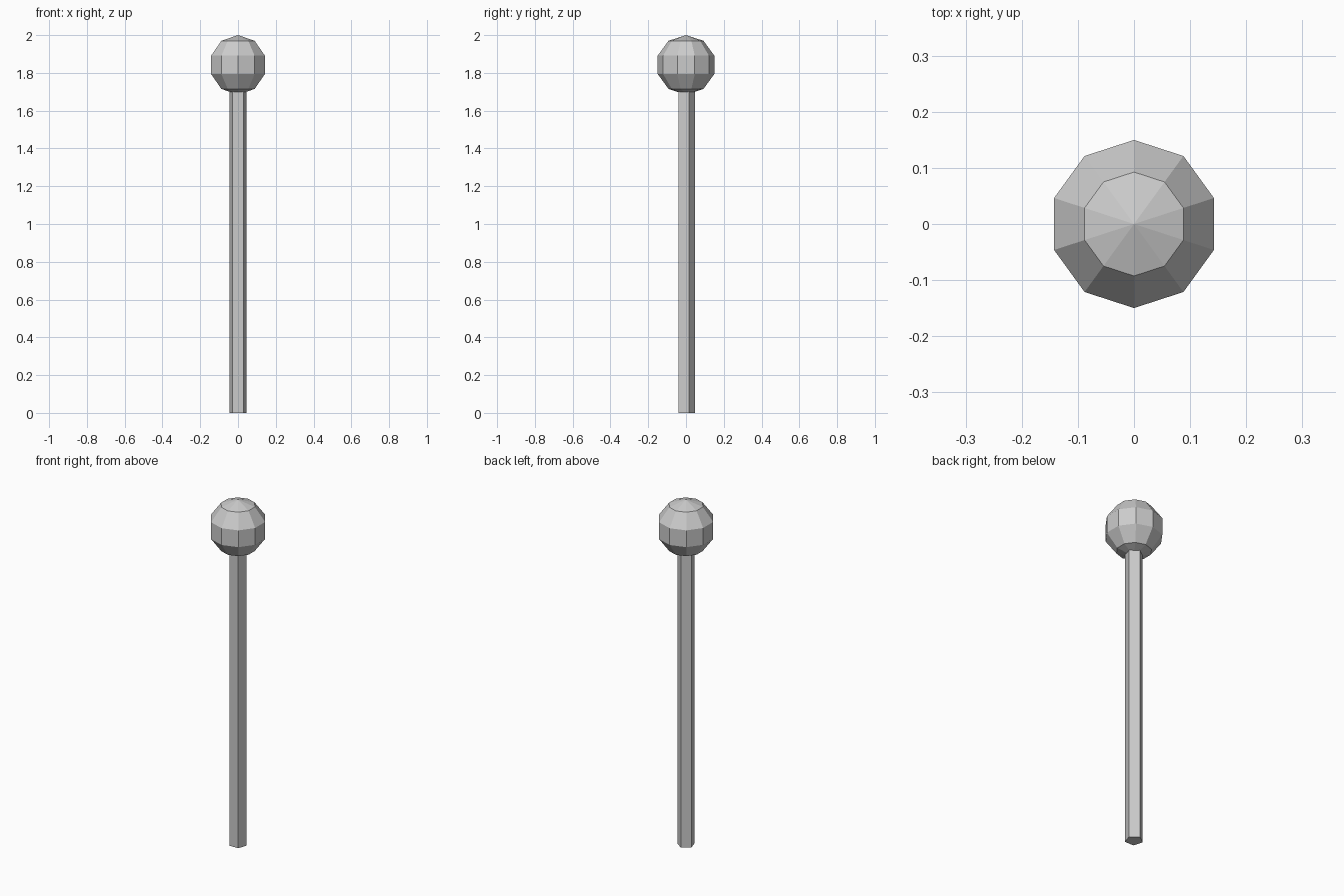
import bpy, bmesh
from math import sin, cos, pi, radians

if "Cube" in bpy.data.objects:
    bpy.data.objects.remove(bpy.data.objects["Cube"])


def lathe(name, profile, sides):
    """Flat-faced solid from (radius, z) points, with one corner on +y."""
    bm = bmesh.new()
    rings = []
    for r, z in profile:
        if r == 0:
            rings.append([bm.verts.new((0, 0, z))] * sides)
        else:
            rings.append([bm.verts.new((r * cos(pi / 2 + 2 * pi * i / sides),
                                        r * sin(pi / 2 + 2 * pi * i / sides), z))
                          for i in range(sides)])
    for low, high in zip(rings, rings[1:]):
        for i in range(sides):
            j = (i + 1) % sides
            bm.faces.new(dict.fromkeys((low[i], low[j], high[j], high[i])))
    # Cap open ends
    for ring, (r, z) in ((rings[0], profile[0]), (rings[-1], profile[-1])):
        if r > 0:
            bm.faces.new(ring)
    bmesh.ops.recalc_face_normals(bm, faces=bm.faces)
    mesh = bpy.data.meshes.new(name)
    bm.to_mesh(mesh)
    bm.free()
    obj = bpy.data.objects.new(name, mesh)
    bpy.context.collection.objects.link(obj)
    return obj


# Five-sided shaft, running up into the knob
lathe("shaft", [(0.048, 0), (0.048, 1.75)], 5)

# Ten-sided ball with five bands
R = 0.1575
ball = [(0 if k in (0, 5) else R * sin(radians(36 * k)),
         2 - R - R * cos(radians(36 * k))) for k in range(6)]
lathe("ball_knob", ball, 10)
